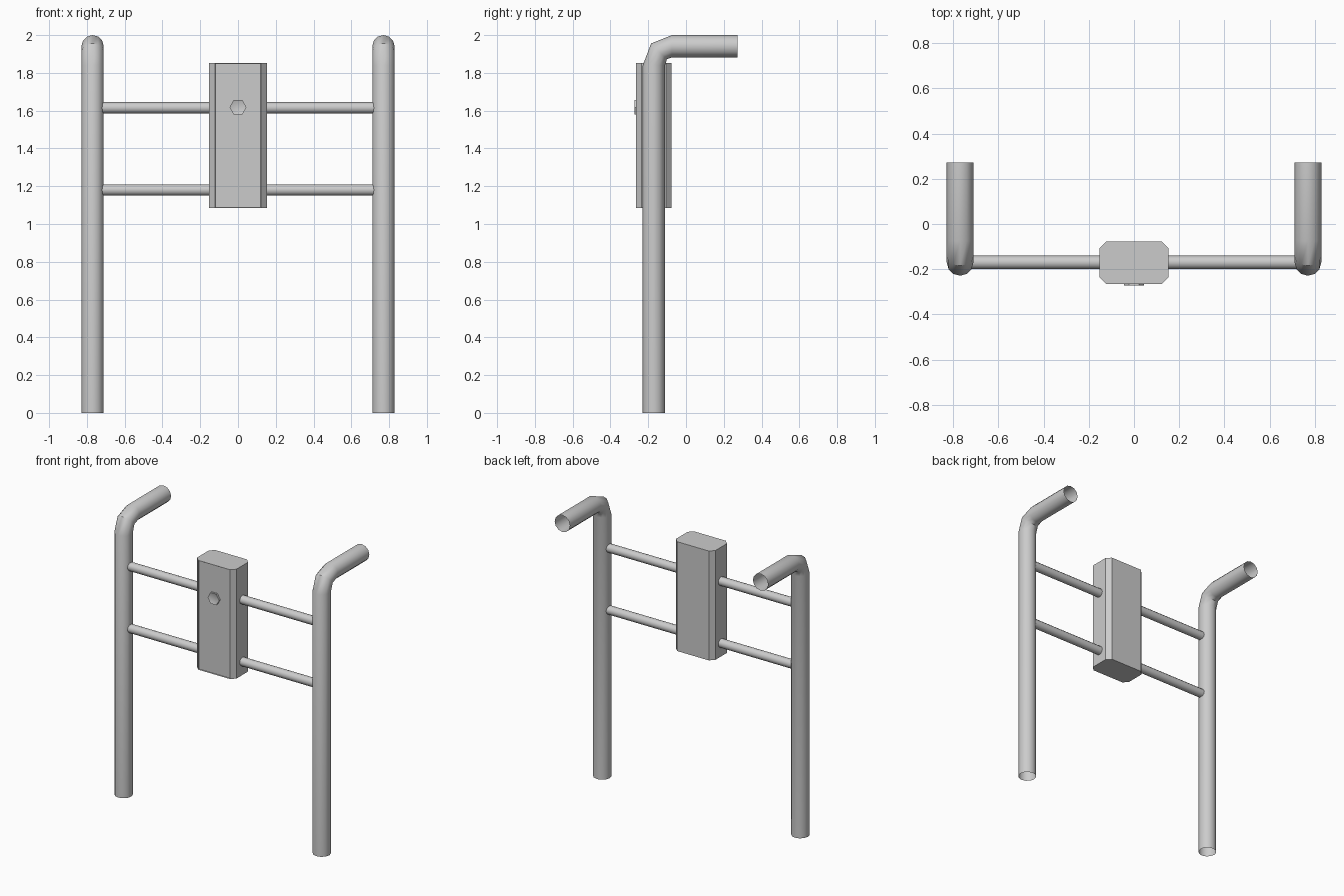
import bpy, bmesh, math
from mathutils import Vector

if "Cube" in bpy.data.objects:
    bpy.data.objects.remove(bpy.data.objects["Cube"])


def finish(name, bm, smooth=True):
    bmesh.ops.recalc_face_normals(bm, faces=bm.faces)
    mesh = bpy.data.meshes.new(name)
    bm.to_mesh(mesh)
    bm.free()
    ob = bpy.data.objects.new(name, mesh)
    bpy.context.collection.objects.link(ob)
    if smooth:
        bpy.ops.object.select_all(action='DESELECT')
        ob.select_set(True)
        bpy.context.view_layer.objects.active = ob
        bpy.ops.object.shade_smooth_by_angle(angle=math.radians(40))
    return ob


def tube(name, path, tangents, side, radius, sides=12):
    """Open-ended pipe: one ring per path point, square to its tangent."""
    bm = bmesh.new()
    rings = []
    side = Vector(side)
    for p, t in zip(path, tangents):
        up = Vector(t).normalized().cross(side)
        ring = []
        for i in range(sides):
            a = math.tau * i / sides
            ring.append(bm.verts.new(Vector(p) + radius * (math.cos(a) * side + math.sin(a) * up)))
        rings.append(ring)
    for a, b in zip(rings, rings[1:]):
        for i in range(sides):
            j = (i + 1) % sides
            bm.faces.new((a[i], a[j], b[j], b[i]))
    return finish(name, bm)


def prism(bm, points, offset):
    """Extrude a closed polygon by an offset vector."""
    face = bm.faces.new([bm.verts.new(p) for p in points])
    out = bmesh.ops.extrude_face_region(bm, geom=[face], use_keep_orig=True)
    verts = [v for v in out['geom'] if isinstance(v, bmesh.types.BMVert)]
    bmesh.ops.translate(bm, verts=verts, vec=offset)
    bmesh.ops.recalc_face_normals(bm, faces=bm.faces)


def recess_front(bm, margin, depth):
    """Inset the foremost face and push it inwards."""
    face = min(bm.faces, key=lambda f: f.calc_center_median().y)
    bmesh.ops.inset_region(bm, faces=[face], thickness=margin)
    bmesh.ops.translate(bm, verts=face.verts, vec=(0, depth, 0))


# Bent side posts with handles pointing backwards
for label, x in (("left", -0.77), ("right", 0.77)):
    tube(label + "_post",
         [(x, -0.17, 0), (x, -0.17, 1.84), (x, -0.143, 1.914), (x, -0.075, 1.941), (x, 0.273, 1.941)],
         [(0, 0, 1), (0, 0, 1), (0, 1, 1), (0, 1, 0), (0, 1, 0)],
         (1, 0, 0), 0.059)

# Cross rungs
for label, z in (("lower", 1.18), ("upper", 1.615)):
    tube(label + "_rung", [(-0.74, -0.17, z), (0.74, -0.17, z)],
         [(1, 0, 0)] * 2, (0, 0, 1), 0.03)

# Central box with chamfered upright edges and a shallow front panel
w, y0, y1, c = 0.153, -0.266, -0.077, 0.03
half = [(w - c, y0), (w, y0 + c), (w, y1 - c), (w - c, y1)]
outline = half + [(-x, y) for x, y in reversed(half)]
bm = bmesh.new()
prism(bm, [(x, y, 1.085) for x, y in outline], (0, 0, 0.768))
recess_front(bm, 0.005, 0.006)
finish("centre_box", bm)

# Hexagonal bolt with a socket
bm = bmesh.new()
hexagon = [(0.045 * math.cos(math.tau * i / 6), -0.258,
            1.618 + 0.045 * math.sin(math.tau * i / 6)) for i in range(6)]
prism(bm, hexagon, (0, -0.015, 0))
recess_front(bm, 0.018, 0.006)
finish("hex_bolt", bm)
